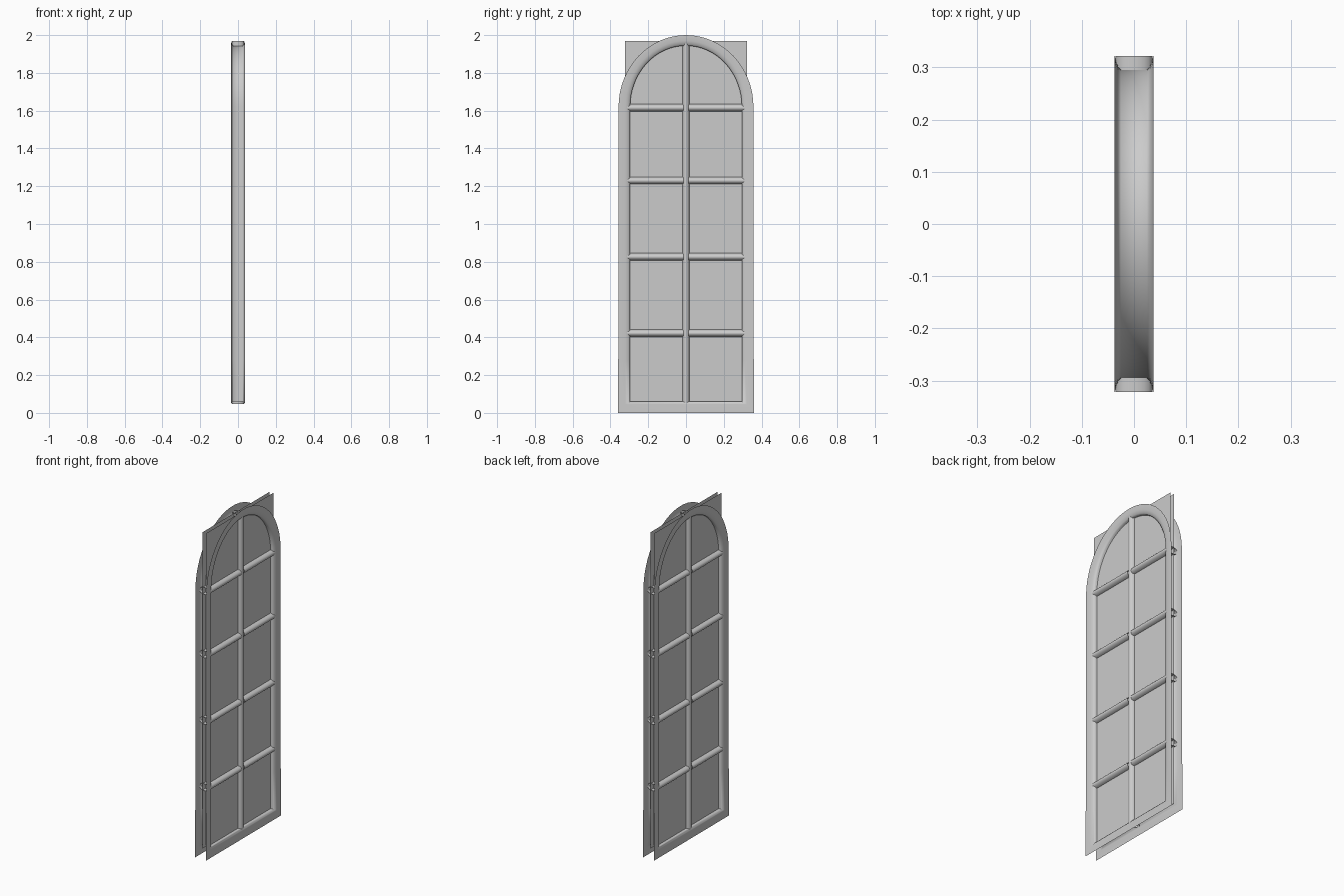
import bpy, bmesh, math

if "Cube" in bpy.data.objects:
    bpy.data.objects.remove(bpy.data.objects["Cube"])

SPRING = 1.62      # height where the arch starts
ARCH_SEGMENTS = 32


def finish(bm, name, angle=60):
    mesh = bpy.data.meshes.new(name)
    bmesh.ops.recalc_face_normals(bm, faces=bm.faces[:])
    bm.to_mesh(mesh)
    bm.free()
    obj = bpy.data.objects.new(name, mesh)
    bpy.context.collection.objects.link(obj)
    bpy.ops.object.select_all(action='DESELECT')
    obj.select_set(True)
    bpy.context.view_layer.objects.active = obj
    bpy.ops.object.shade_smooth_by_angle(angle=math.radians(angle))
    return obj


def arch_outline(half, bottom, top, foot):
    """Closed arched outline in the y-z plane, with a slightly wider foot."""
    pts = [(-half - foot, bottom), (half + foot, bottom),
           (half + foot, 0.28), (half, 0.29)]
    for i in range(ARCH_SEGMENTS + 1):
        a = math.pi * i / ARCH_SEGMENTS
        pts.append((half * math.cos(a), SPRING + (top - SPRING) * math.sin(a)))
    return pts + [(-half, 0.29), (-half - foot, 0.28)]


def tube(name, start, end, axis, rx, rw, segments=20):
    """Open oval tube along y or z, centred on x = 0."""
    bm = bmesh.new()
    rings = []
    for p in (start, end):
        ring = []
        for i in range(segments):
            a = 2 * math.pi * i / segments
            u, w = rx * math.cos(a), rw * math.sin(a)
            co = (u, p[0], p[1] + w) if axis == 'y' else (u, p[0] + w, p[1])
            ring.append(bm.verts.new(co))
        rings.append(ring)
    for i in range(segments):
        j = (i + 1) % segments
        bm.faces.new((rings[0][i], rings[0][j], rings[1][j], rings[1][i]))
    return finish(bm, name)


# Arched frame: flat flanges flaring into a recessed channel
half_profile = [  # half width, bottom, top, x, extra foot width
    (0.357, 0.0, 2.0, 0.037, 0.004),
    (0.322, 0.047, 1.97, 0.037, 0.0),
    (0.310, 0.051, 1.959, 0.034, 0.0),
    (0.301, 0.056, 1.95, 0.030, 0.0),
    (0.296, 0.060, 1.944, 0.025, 0.0),
]
profile = half_profile + [(h, b, t, -x, f) for h, b, t, x, f in reversed(half_profile)]
bm = bmesh.new()
loops = [[bm.verts.new((x, y, z)) for y, z in arch_outline(h, b, t, f)]
         for h, b, t, x, f in profile]
for a, b in zip(loops, loops[1:]):
    for i in range(len(a)):
        j = (i + 1) % len(a)
        bm.faces.new((a[i], a[j], b[j], b[i]))
finish(bm, "arched_frame")

# Glass: two rectangular sheets
for side, x in (("left", -0.0125), ("right", 0.0125)):
    bm = bmesh.new()
    bm.faces.new([bm.verts.new((x, y, z)) for y, z in
                  ((-0.322, 0.047), (0.322, 0.047), (0.322, 1.97), (-0.322, 1.97))])
    finish(bm, "glass_" + side)

# Upright bar, then the cross bars on both sides of it
tube("upright_bar", (0, 0.047), (0, 1.97), 'z', 0.033, 0.021)
for n, z in enumerate((0.422, 0.826, 1.23, 1.615)):
    for s in (-1, 1):
        tube(f"cross_bar_{n + 1}_{'a' if s < 0 else 'b'}",
             (s * 0.014, z), (s * 0.322, z), 'y', 0.035, 0.021)
